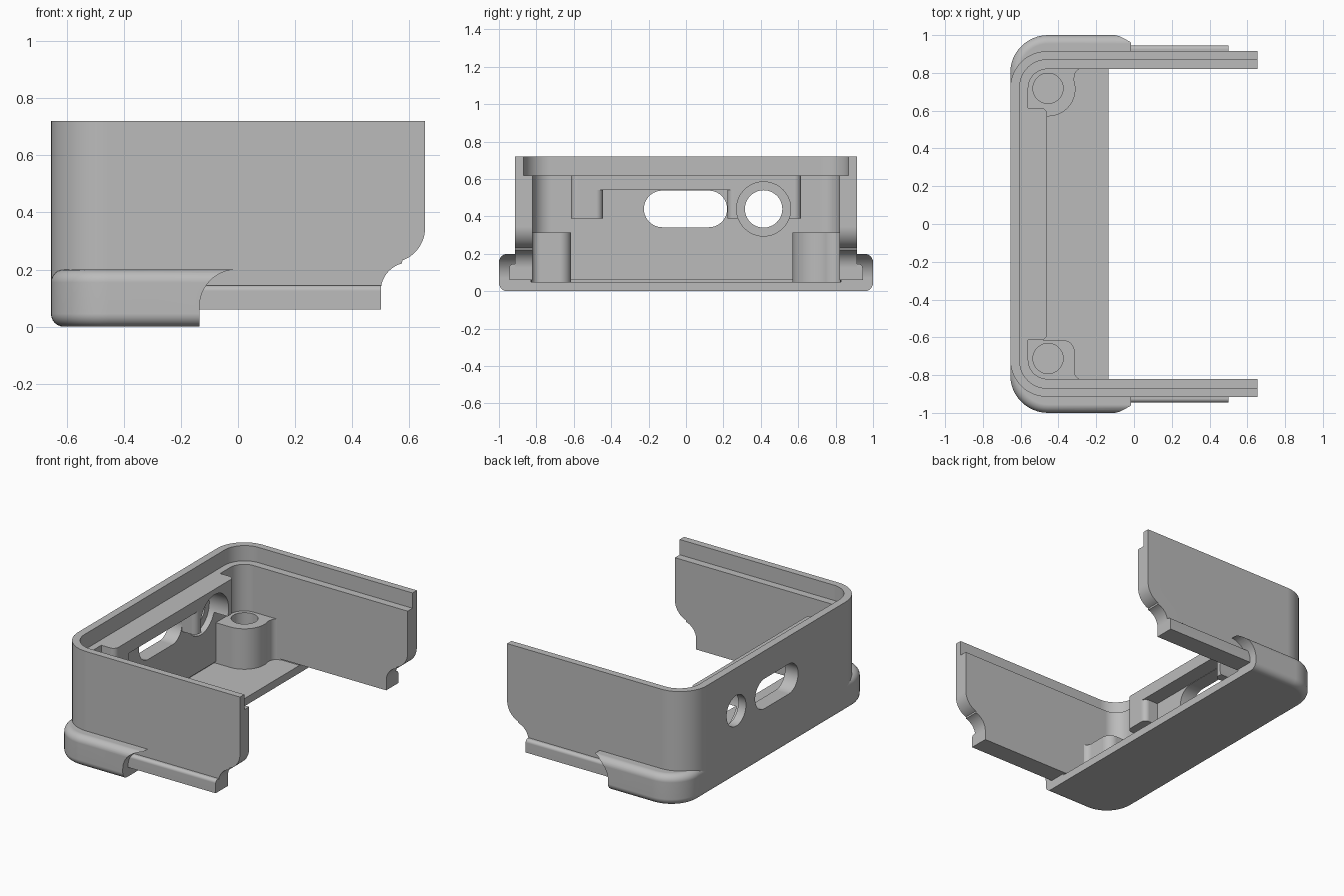
import bpy, bmesh
from math import sin, cos, radians

if "Cube" in bpy.data.objects:
    bpy.data.objects.remove(bpy.data.objects["Cube"], do_unlink=True)

grey = bpy.data.materials.new("plain grey")
grey.use_nodes = True
COLOUR = (0.5, 0.5, 0.5, 1)
grey.diffuse_color = COLOUR
grey.node_tree.nodes["Principled BSDF"].inputs["Base Color"].default_value = COLOUR

AXES = {"x": lambda u, v, t: (t, u, v),
        "y": lambda u, v, t: (u, t, v),
        "z": lambda u, v, t: (u, v, t)}


def arc(cx, cy, r, start, end, steps=12):
    angles = [radians(start + (end - start) * i / steps) for i in range(steps + 1)]
    return [(cx + r * cos(a), cy + r * sin(a)) for a in angles]


def corner(cx, cy, r, start):
    """A rounded corner, or a single point when the radius is zero."""
    return arc(cx, cy, r, start, start + 90) if r else [(cx, cy)]


def rounded(x0, x1, y0, y1, left=0, right=0):
    """Rectangle outline with its own radius on the left and right ends."""
    return (corner(x1 - right, y1 - right, right, 0)
            + corner(x0 + left, y1 - left, left, 90)
            + corner(x0 + left, y0 + left, left, 180)
            + corner(x1 - right, y0 + right, right, 270))


def loft(name, layers, axis="z"):
    """Solid through matching outlines, each given as (outline, position)."""
    bm = bmesh.new()
    rings = [[bm.verts.new(AXES[axis](u, v, t)) for u, v in pts] for pts, t in layers]
    n = len(rings[0])
    for low, high in zip(rings, rings[1:]):
        for i in range(n):
            j = (i + 1) % n
            bm.faces.new((low[i], low[j], high[j], high[i]))
    bm.faces.new(rings[0])
    bm.faces.new(rings[-1])
    bmesh.ops.recalc_face_normals(bm, faces=bm.faces)
    mesh = bpy.data.meshes.new(name)
    bm.to_mesh(mesh)
    bm.free()
    ob = bpy.data.objects.new(name, mesh)
    bpy.context.collection.objects.link(ob)
    mesh.materials.append(grey)
    return ob


def prism(name, pts, a, b, axis="z"):
    return loft(name, [(pts, a), (pts, b)], axis)


def select(ob):
    bpy.ops.object.select_all(action="DESELECT")
    ob.select_set(True)
    bpy.context.view_layer.objects.active = ob


def cut(ob, *cutter_args):
    cutter = prism("cutter", *cutter_args)
    select(ob)
    mod = ob.modifiers.new("cut", "BOOLEAN")
    mod.operation, mod.solver, mod.object = "DIFFERENCE", "EXACT", cutter
    bpy.ops.object.modifier_apply(modifier=mod.name)
    bpy.data.objects.remove(cutter, do_unlink=True)


def finish(ob):
    select(ob)
    bpy.ops.object.shade_smooth_by_angle(angle=radians(32))
    mod = ob.modifiers.new("normals", "WEIGHTED_NORMAL")
    mod.keep_sharp = True


def u_outline(back, half, r, front):
    return rounded(back, front, -half, half, left=r)


# Openings in the back wall
PORT_Y, PORT_Z = 0.415, 0.44
port = arc(PORT_Y, PORT_Z, 0.1, 0, 352.5, 47)
port_recess = arc(PORT_Y, PORT_Z, 0.145, 0, 352.5, 47)
slot = arc(0.122, PORT_Z, 0.098, -90, 90, 20) + arc(-0.127, PORT_Z, 0.098, 90, 270, 20)

# Upright wall on three sides, with a thin lip along the top
wall = prism("wall", u_outline(-0.655, 0.915, 0.195, 0.655), 0.06, 0.72)
cut(wall, u_outline(-0.56, 0.82, 0.1, 1), -0.1, 0.9)
cut(wall, u_outline(-0.605, 0.87, 0.145, 1), 0.62, 0.9)
end_curve = (arc(0.6, 0.125, 0.1, 180, 105) + arc(0.535, 0.345, 0.12, -70, 0)
             + [(0.9, 0.345), (0.9, -0.1), (0.5, -0.1)])
cut(wall, end_curve, -1.2, 1.2, "y")
cut(wall, slot, -0.8, -0.5, "x")
cut(wall, port, -0.8, -0.5, "x")
cut(wall, port_recess, -0.6, -0.5, "x")
finish(wall)

# Base with rounded rims, hollowed above the floor and scooped at its ends
FILLET = 0.045
layers = [(FILLET * (1 - cos(radians(a))), FILLET * (1 - sin(radians(a)))) for a in range(90, -1, -15)]
bottom = [(FILLET - inset, z) for inset, z in layers]
top = [(inset, 0.2 - z) for inset, z in reversed(bottom)]
top = [(FILLET * (1 - cos(radians(a))), 0.2 - FILLET * (1 - sin(radians(a)))) for a in range(0, 91, 15)]
bottom = [(inset, 0.2 - z) for inset, z in reversed(top)]
base = loft("base", [(u_outline(-0.655 + d, 1 - d, 0.2 - d, -0.015), z) for d, z in bottom + top])
cut(base, u_outline(-0.57, 0.83, 0.1, 1), 0.05, 0.4)
scoop = arc(-0.005, 0.07, 0.13, 180, 94) + [(0.2, 0.2), (0.2, -0.1), (-0.135, -0.1)]
cut(base, scoop, -1.2, 1.2, "y")
finish(base)

# Rails along the foot of both side walls
for side, name in ((1, "left_rail"), (-1, "right_rail")):
    section = [(0.85, 0.06), (0.945, 0.06)] + arc(0.925, 0.125, 0.02, 0, 90, 6) + [(0.85, 0.145)]
    finish(prism(name, [(side * y, z) for y, z in section], -0.16, 0.5, "x"))

# Thick shelf inside the back wall, with a pocket behind the slot
shelf_parts = (("shelf", -0.615, 0.615, 0.54, 0.62),
               ("shelf_right_block", -0.615, -0.445, 0.39, 0.58),
               ("shelf_left_block", 0.222, 0.615, 0.39, 0.58))
for name, y0, y1, z0, z1 in shelf_parts:
    part = prism(name, rounded(-0.59, -0.46, y0, y1, right=0.035), z0, z1)
    cut(part, port_recess, -0.7, -0.3, "x")
    finish(part)

# Screw posts in the two corners
left_post = (arc(-0.27, 0.78, 0.045, 90, 180, 8) + arc(-0.455, 0.715, 0.145, 20, -90, 16)
             + [(-0.6, 0.57), (-0.6, 0.72)] + arc(-0.46, 0.72, 0.13, 180, 90))
right_post = (arc(-0.27, -0.78, 0.045, -90, -180, 8) + arc(-0.375, -0.675, 0.06, 0, 90, 8)
              + [(-0.6, -0.615), (-0.6, -0.72)] + arc(-0.46, -0.72, 0.13, 180, 270))
for name, outline, y in (("left_post", left_post, 0.718), ("right_post", right_post, -0.712)):
    post = prism(name, outline, 0.04, 0.315)
    cut(post, arc(-0.455, y, 0.08, 0, 350, 35), 0.0, 0.4)
    finish(post)
